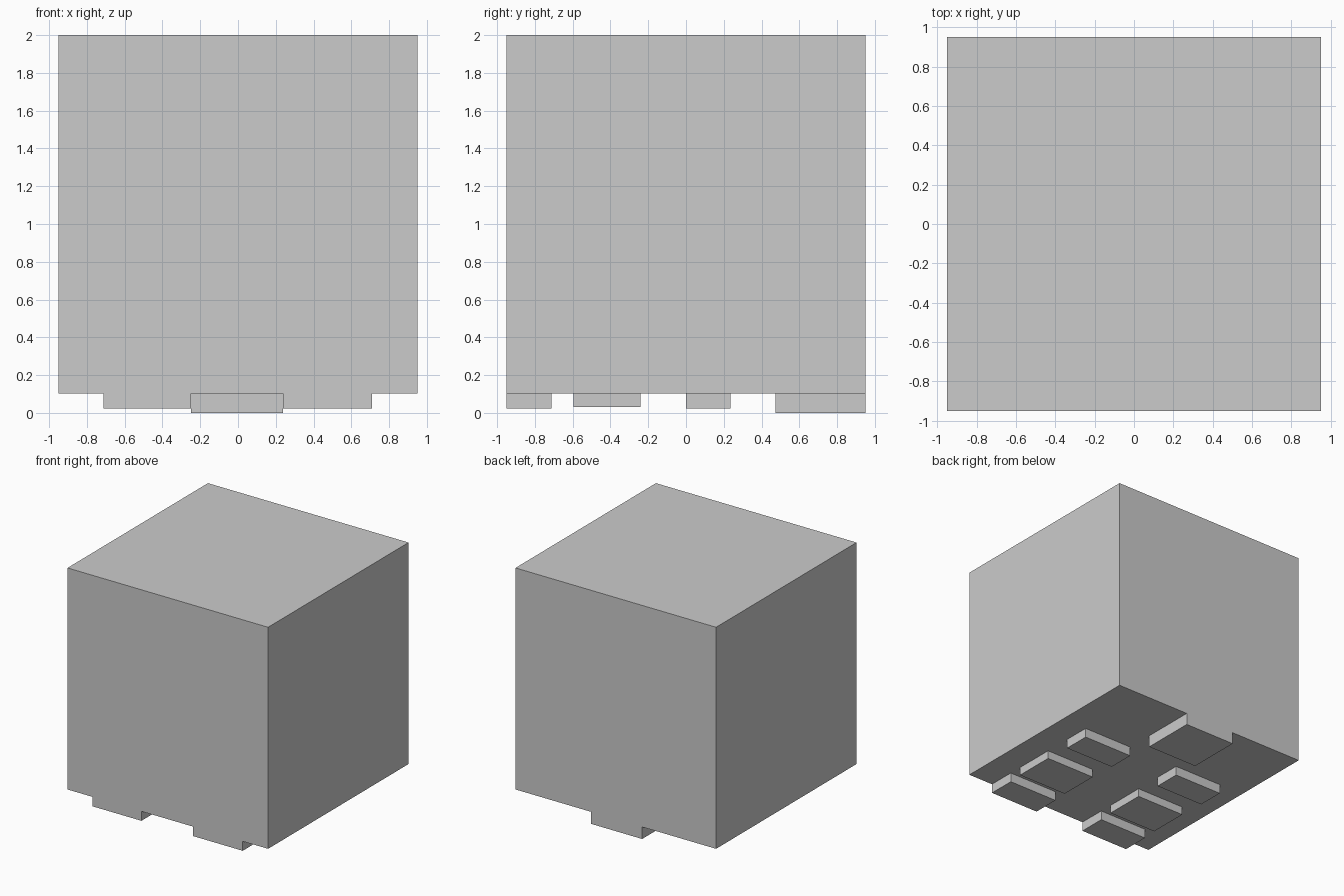
import bpy, bmesh
from mathutils import Vector

if "Cube" in bpy.data.objects:
    bpy.data.objects.remove(bpy.data.objects["Cube"])

HALF, BASE, TOP = 0.95, 0.103, 2.0
X_CUTS = [-0.713, -0.25, 0.237, 0.71]
Y_CUTS = [-0.712, -0.595, -0.24, 0.0, 0.235, 0.475]

# Pads under the block: (x range, y range, bottom height)
SIDES = [(-0.713, -0.25), (0.237, 0.71)]
ROWS = [((-HALF, -0.712), 0.022), ((-0.595, -0.24), 0.032), ((0.0, 0.235), 0.022)]
PADS = [(xr, yr, z) for xr in SIDES for yr, z in ROWS]
PADS.append(((-0.25, 0.237), (0.475, HALF), 0.0))

# Main block
bm = bmesh.new()
bmesh.ops.create_cube(bm, size=1)
for v in bm.verts:
    v.co = Vector((v.co.x * 2 * HALF, v.co.y * 2 * HALF, TOP if v.co.z > 0 else BASE))


def cut(axis, value):
    co, no = Vector(), Vector()
    co[axis], no[axis] = value, 1
    bmesh.ops.bisect_plane(bm, geom=bm.verts[:] + bm.edges[:] + bm.faces[:],
                           dist=1e-5, plane_co=co, plane_no=no)


# Outline the pads on the underside
for x in X_CUTS:
    cut(0, x)
for y in Y_CUTS:
    cut(1, y)

# Pull each pad down from the underside
for (x0, x1), (y0, y1), z in PADS:
    bm.normal_update()
    cell = [f for f in bm.faces if f.normal.z < -0.9
            and x0 < f.calc_center_median().x < x1
            and y0 < f.calc_center_median().y < y1]
    pad = bmesh.ops.extrude_discrete_faces(bm, faces=cell)["faces"]
    for v in {v for f in pad for v in f.verts}:
        v.co.z = z

bmesh.ops.recalc_face_normals(bm, faces=bm.faces[:])
mesh = bpy.data.meshes.new("padded_block")
bm.to_mesh(mesh)
bm.free()
bpy.context.collection.objects.link(bpy.data.objects.new("padded_block", mesh))
